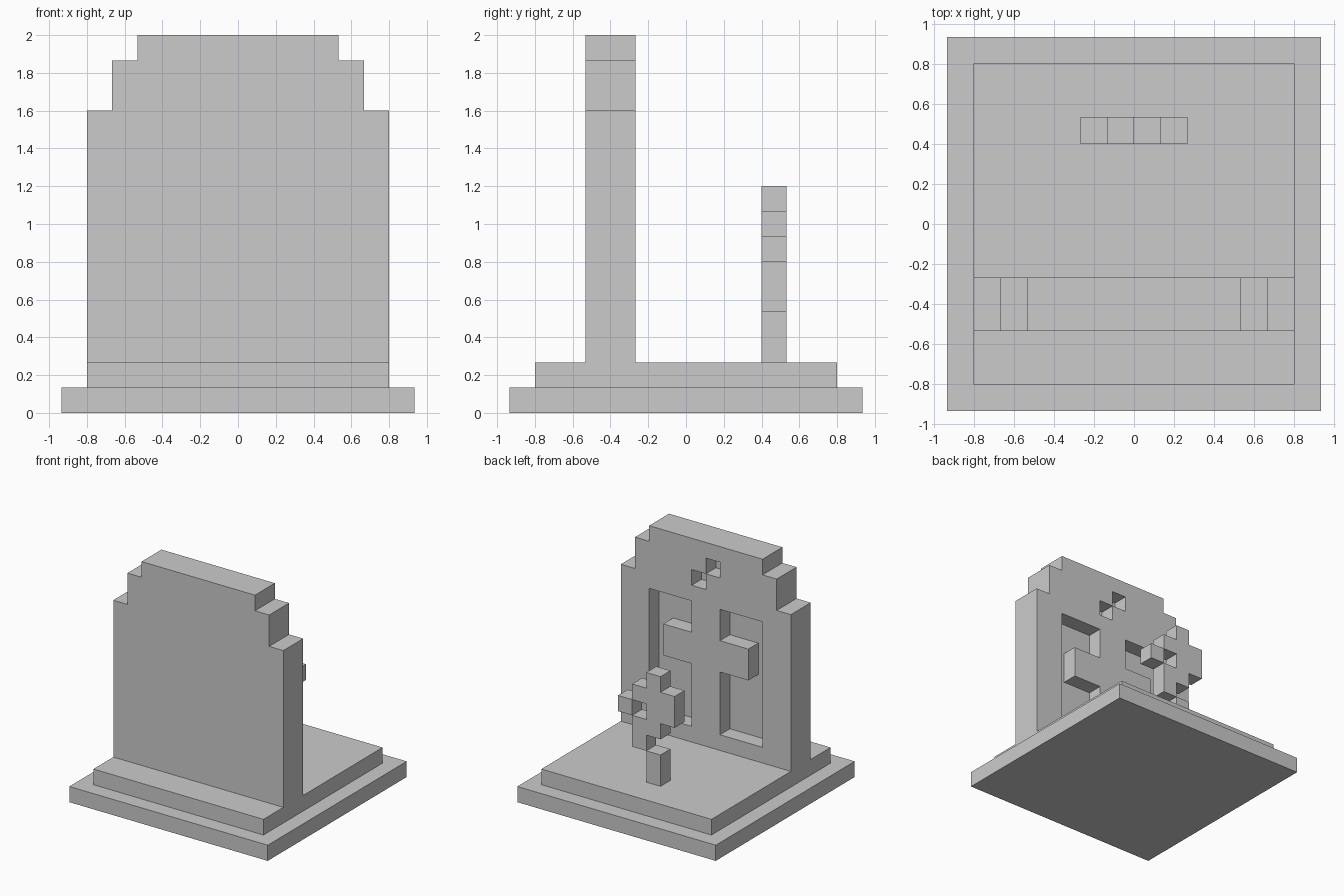
import bpy, bmesh

if "Cube" in bpy.data.objects:
    bpy.data.objects.remove(bpy.data.objects["Cube"])

U = 2 / 15  # one block of the model


def prism(name, outline, y0, y1):
    """Extrude an (x, z) outline, in blocks, from y0 to y1."""
    bm = bmesh.new()
    face = bm.faces.new([bm.verts.new((x * U, y0 * U, z * U)) for x, z in outline])
    ext = bmesh.ops.extrude_face_region(bm, geom=[face])["geom"]
    verts = [v for v in ext if isinstance(v, bmesh.types.BMVert)]
    bmesh.ops.translate(bm, verts=verts, vec=(0, (y1 - y0) * U, 0))
    bmesh.ops.recalc_face_normals(bm, faces=bm.faces)
    mesh = bpy.data.meshes.new(name)
    bm.to_mesh(mesh)
    bm.free()
    obj = bpy.data.objects.new(name, mesh)
    bpy.context.collection.objects.link(obj)
    return obj


def box(name, x0, x1, y0, y1, z0, z1):
    return prism(name, [(x0, z0), (x1, z0), (x1, z1), (x0, z1)], y0, y1)


def cut(target, cutter):
    cutter.hide_render = True
    cutter.hide_viewport = True
    cutter.display_type = 'WIRE'
    mod = target.modifiers.new(cutter.name, 'BOOLEAN')
    mod.operation = 'DIFFERENCE'
    mod.solver = 'EXACT'
    mod.object = cutter


# Two-step base
box("base_lower", -7, 7, -7, 7, 0, 1)
box("base_upper", -6, 6, -6, 6, 1, 2)

# Headstone slab with stepped top
half = [(6, 2), (6, 12), (5, 12), (5, 14), (4, 14), (4, 15)]
stone = prism("headstone", half + [(-x, z) for x, z in reversed(half)], -4, -2)

# Recessed panels that leave a raised cross on the back face
panel = [(1, 3), (4, 3), (4, 11), (1, 11), (1, 9), (3, 9), (3, 7), (1, 7)]
for side, s in (("left", -1), ("right", 1)):
    cut(stone, prism(f"panel_cutter_{side}", [(s * x, z) for x, z in panel], -3, -1))

# Two diagonal notches above the cross
cut(stone, box("notch_cutter_low", 0, 1, -3, -1, 12, 13))
cut(stone, box("notch_cutter_high", -1, 0, -3, -1, 13, 14))

# Flower: stem, head wrapped round an open centre, and one side petal
box("flower_stem", -1, 0, 3, 4, 2, 4)
prism("flower_head", [(0, 4), (1, 4), (1, 6), (0, 6), (0, 7), (1, 7), (1, 8), (0, 8),
                      (0, 9), (-1, 9), (-1, 8), (-2, 8), (-2, 6), (-1, 6), (-1, 5), (0, 5)], 3, 4)
box("flower_petal", 1, 2, 3, 4, 6, 7)
